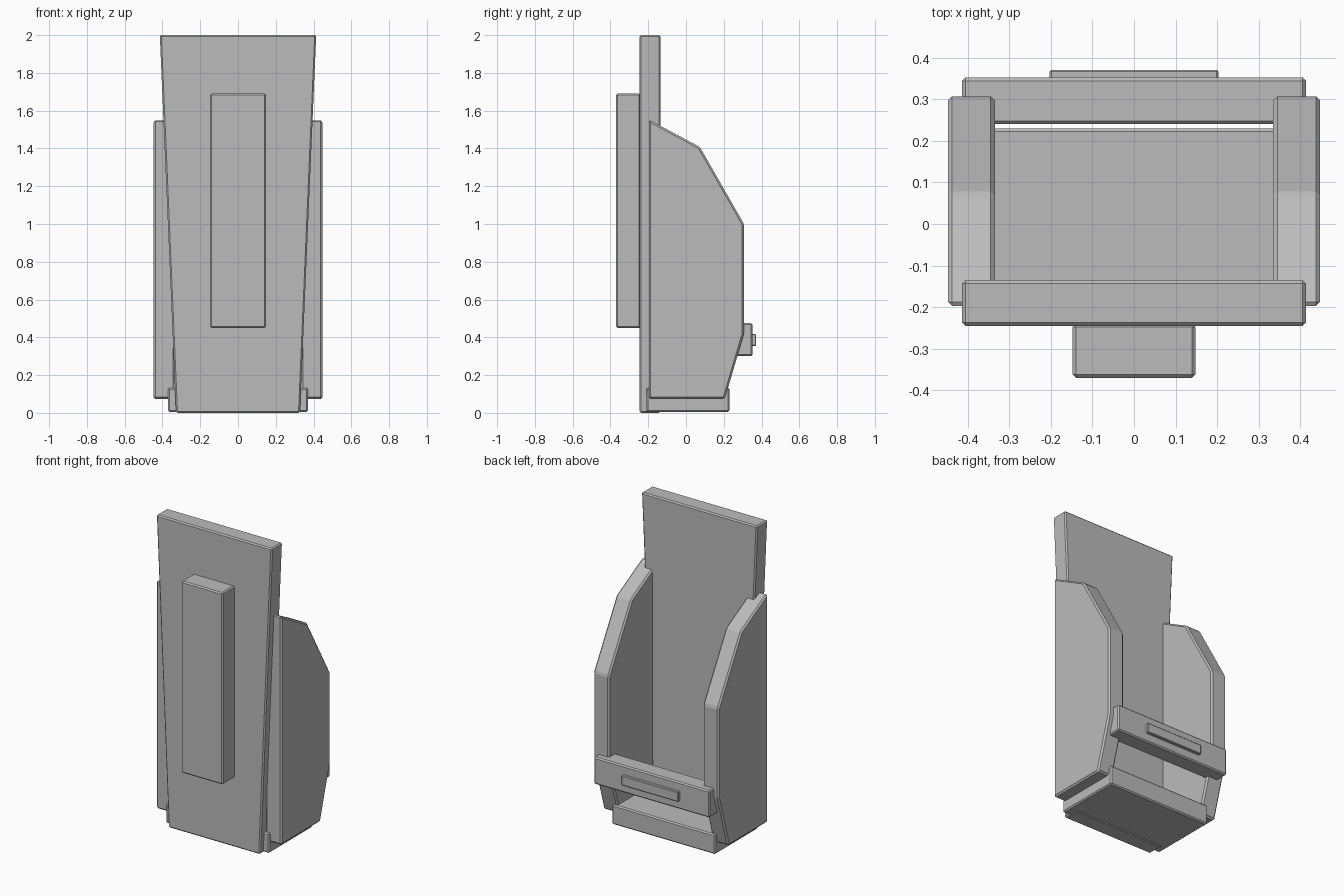
import bpy
import bmesh
from mathutils import Vector

cube = bpy.data.objects.get("Cube")
if cube:
    bpy.data.objects.remove(cube, do_unlink=True)

# Single neutral grey
GREY = (0.5, 0.5, 0.5, 1.0)
grey = bpy.data.materials.new("neutral_grey")
grey.use_nodes = True
grey.diffuse_color = GREY
grey.node_tree.nodes["Principled BSDF"].inputs["Base Color"].default_value = GREY


def prism(name, outline, offset, bevel):
    """Extrude a flat outline along an offset and chamfer its edges."""
    bm = bmesh.new()
    face = bm.faces.new([bm.verts.new(p) for p in outline])
    ext = bmesh.ops.extrude_face_region(bm, geom=[face])
    moved = [g for g in ext["geom"] if isinstance(g, bmesh.types.BMVert)]
    bmesh.ops.translate(bm, verts=moved, vec=Vector(offset))
    bmesh.ops.recalc_face_normals(bm, faces=bm.faces)
    mesh = bpy.data.meshes.new(name)
    bm.to_mesh(mesh)
    bm.free()
    mesh.materials.append(grey)
    obj = bpy.data.objects.new(name, mesh)
    bpy.context.collection.objects.link(obj)
    mod = obj.modifiers.new("chamfer", 'BEVEL')
    mod.width = bevel
    mod.segments = 1
    mod.limit_method = 'ANGLE'
    mod.angle_limit = 0.2
    return obj


def panel(name, half_bottom, half_top, y0, y1, z0, z1, bevel=0.008):
    """Upright symmetric slab, optionally flaring towards the top."""
    outline = [(-half_bottom, y0, z0), (half_bottom, y0, z0),
               (half_top, y0, z1), (-half_top, y0, z1)]
    return prism(name, outline, (0, y1 - y0, 0), bevel)


# Flared main board and the block on its front
panel("main_board", 0.328, 0.414, -0.245, -0.135, 0, 2)
panel("front_block", 0.148, 0.148, -0.37, -0.24, 0.45, 1.69)

# Floor slab
panel("floor_slab", 0.37, 0.37, -0.21, 0.23, 0.005, 0.133)

# Faceted side walls, mirrored across x
PROFILE = [(-0.197, 0.073), (0.205, 0.073), (0.307, 0.42),
           (0.307, 1.0), (0.073, 1.408), (-0.197, 1.553)]
for side, sign in (("left", 1), ("right", -1)):
    prism(side + "_wall", [(sign * 0.335, y, z) for y, z in PROFILE],
          (sign * 0.113, 0, 0), 0.01)

# Rear crossbar with its small raised strip
panel("rear_crossbar", 0.414, 0.414, 0.24, 0.352, 0.3, 0.475)
panel("crossbar_strip", 0.203, 0.203, 0.345, 0.371, 0.355, 0.418, 0.004)
